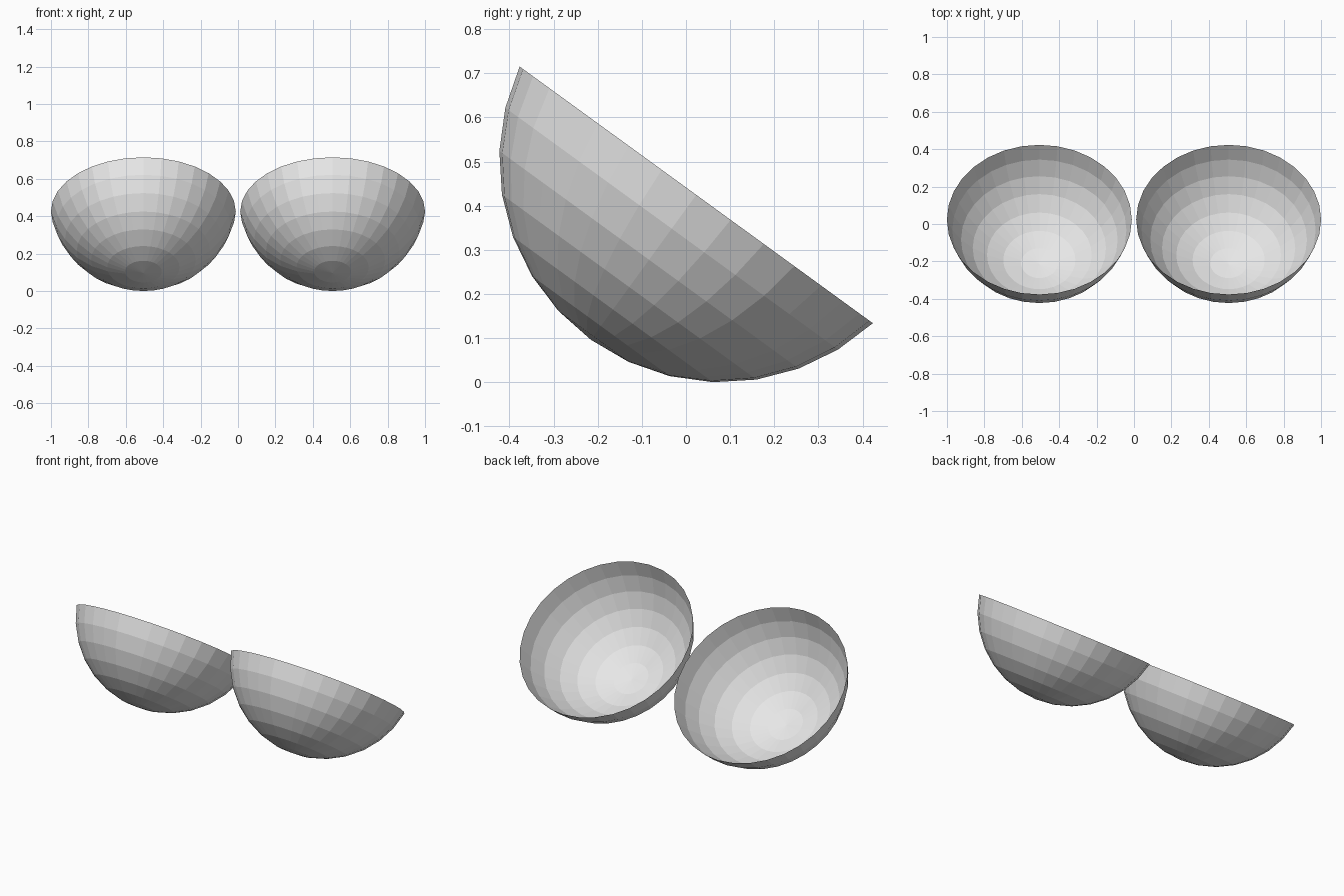
import bpy, bmesh, math
from mathutils import Matrix

cube = bpy.data.objects.get("Cube")
if cube:
    bpy.data.objects.remove(cube, do_unlink=True)

RADIUS = 0.504
RINGS = 16
TILT = math.radians(-36)
CENTRE = (0.506, 0.081, 0.504)

grey = bpy.data.materials.new("plain grey")
grey.use_nodes = True
colour = (0.8, 0.8, 0.8, 1)
grey.diffuse_color = colour
grey.node_tree.nodes["Principled BSDF"].inputs["Base Color"].default_value = colour


def add_bowl(name, side):
    """Open, flat-faced bowl: the lower rings of a sphere, tilted to the back."""
    bm = bmesh.new()
    bmesh.ops.create_uvsphere(bm, u_segments=32, v_segments=RINGS, radius=RADIUS)
    # Keep everything up to the first ring below the equator
    rim = -RADIUS * math.sin(math.pi / RINGS)
    above = [v for v in bm.verts if v.co.z > rim + 0.01]
    bmesh.ops.delete(bm, geom=above, context='VERTS')
    place = Matrix.Translation((side * CENTRE[0], CENTRE[1], CENTRE[2]))
    bm.transform(place @ Matrix.Rotation(TILT, 4, 'X'))
    mesh = bpy.data.meshes.new(name)
    bm.to_mesh(mesh)
    bm.free()
    mesh.materials.append(grey)
    bpy.context.collection.objects.link(bpy.data.objects.new(name, mesh))


# A matching pair, side by side
add_bowl("left_bowl", 1)
add_bowl("right_bowl", -1)
